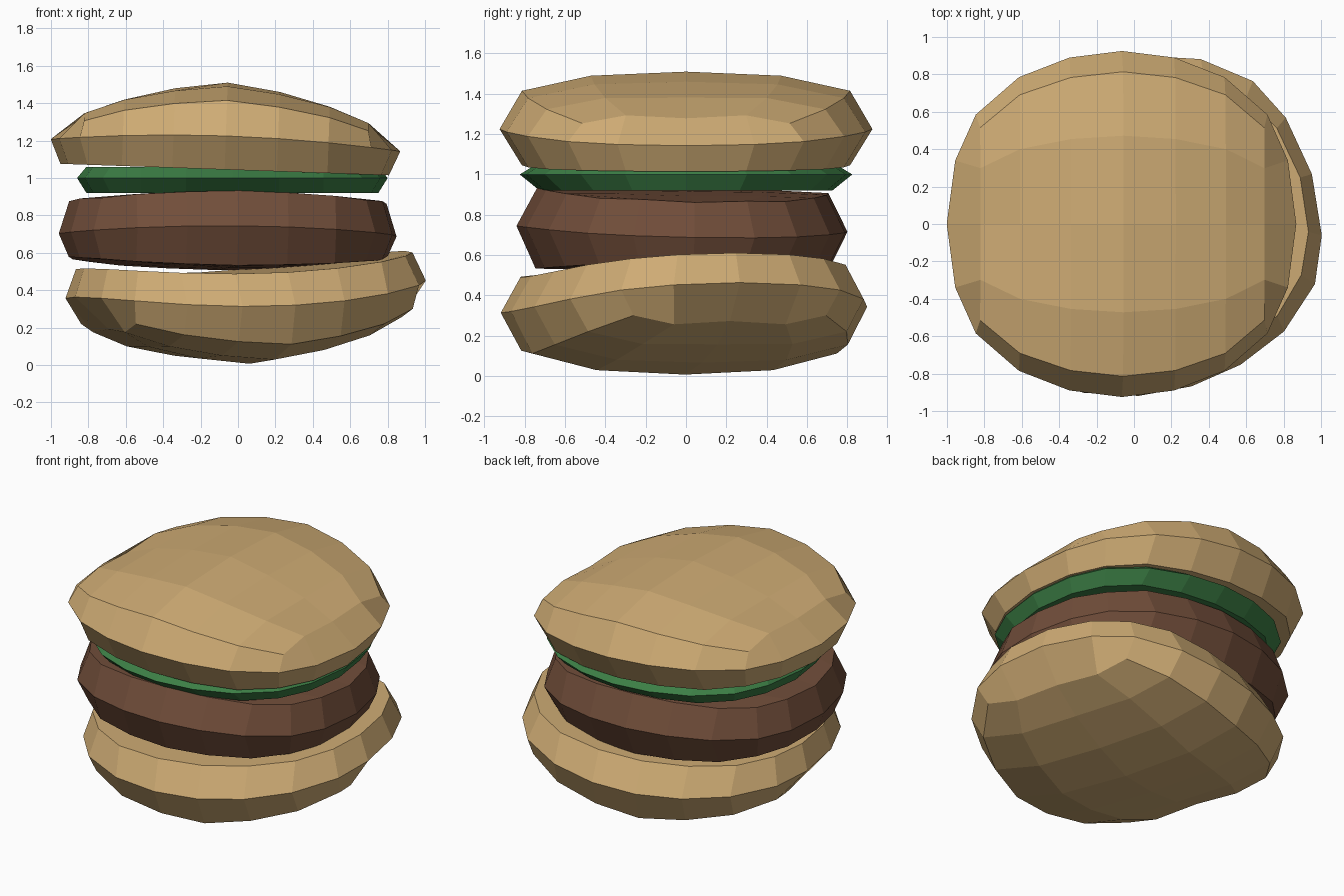
import bpy, bmesh
from math import radians
from mathutils import Matrix, Euler

old = bpy.data.objects.get("Cube")
if old:
    bpy.data.objects.remove(old, do_unlink=True)


def material(name, rgb):
    m = bpy.data.materials.new(name)
    m.use_nodes = True
    m.diffuse_color = (*rgb, 1)
    m.node_tree.nodes["Principled BSDF"].inputs["Base Color"].default_value = (*rgb, 1)
    return m


bread = material("toasted bread", (0.62, 0.41, 0.175))
meat = material("grilled meat", (0.165, 0.075, 0.042))
leaf = material("lettuce green", (0.045, 0.21, 0.06))

# Shared rounded-square plan: stations along x, half widths, bulging ends
STATION = (0, 0.28, 0.55, 0.78)
WIDTH = (0.925, 0.89, 0.785, 0.585)
END = (0.935, 0.89, 0.78)
ROW = (0, 0.58, 1)
FALL = (0, 0.04, 0.11, 0.205)


def layer(name, mat, loc, rot, scale, top, under, fall=1, under_fall=0,
          bow=0.05, rim_bow=0.0, domed=False):
    """Shell of a coarse box grid bent into a puffy round slab."""
    def point(i, j, k):
        a, b = abs(i), abs(j)
        sx, sy = (i > 0) - (i < 0), (j > 0) - (j < 0)
        x = END[b] if a == 3 else STATION[a]
        y = ROW[b] * WIDTH[a]
        sag = bow * (x / END[0]) ** 2
        drop = FALL[a] * (1 - 0.17 * b)
        if k == 0:
            return sx * x, sy * y, -sag
        y *= 0.88
        if a == 3:
            x = 0.76 if domed and k > 0 else x * 0.94
        if k > 0:
            return sx * x, sy * y, top[b] - fall * drop
        return sx * x, sy * y, -under - rim_bow * (x / END[0]) ** 2 + under_fall * drop

    bm = bmesh.new()
    size = (3, 2, 1)
    verts = {}

    def vert(key):
        if key not in verts:
            verts[key] = bm.verts.new(point(*key))
        return verts[key]

    # Quads on the six sides of the grid
    for axis in range(3):
        u, v = (axis + 1) % 3, (axis + 2) % 3
        for side in (-size[axis], size[axis]):
            for p in range(-size[u], size[u]):
                for q in range(-size[v], size[v]):
                    quad = []
                    for du, dv in ((0, 0), (1, 0), (1, 1), (0, 1)):
                        key = [0, 0, 0]
                        key[axis], key[u], key[v] = side, p + du, q + dv
                        quad.append(vert(tuple(key)))
                    bm.faces.new(quad)

    turn = Euler([radians(r) for r in rot]).to_matrix().to_4x4()
    bm.transform(Matrix.Translation(loc) @ turn @ Matrix.Diagonal((*scale, 1)))
    bmesh.ops.recalc_face_normals(bm, faces=bm.faces)
    mesh = bpy.data.meshes.new(name)
    bm.to_mesh(mesh)
    bm.free()
    mesh.materials.append(mat)
    obj = bpy.data.objects.new(name, mesh)
    bpy.context.collection.objects.link(obj)
    return obj


DOME = (0.285, 0.265, 0.19)

# Buns: the lower one is the upper one flipped, turned and tilted
layer("top_bun", bread, (-0.065, 0, 1.225), (0, 2, 0), (1, 1, 1),
      DOME, 0.18, domed=True)
layer("bottom_bun", bread, (0.045, -0.01, 0.32), (0, -3, 17), (1.02, 0.97, -1.1),
      DOME, 0.16, bow=0.085, rim_bow=0.07, domed=True)

# Fillings
layer("patty", meat, (-0.055, -0.02, 0.73), (-1, 0.5, 4), (0.968, 0.89, 1),
      (0.2, 0.2, 0.19), 0.21, fall=0.3, under_fall=0.25, bow=0.035)
layer("lettuce", leaf, (-0.03, 0, 1.0), (0, 0, 0), (0.888, 0.892, 1),
      (0.06, 0.06, 0.06), 0.08, fall=0, bow=0)
